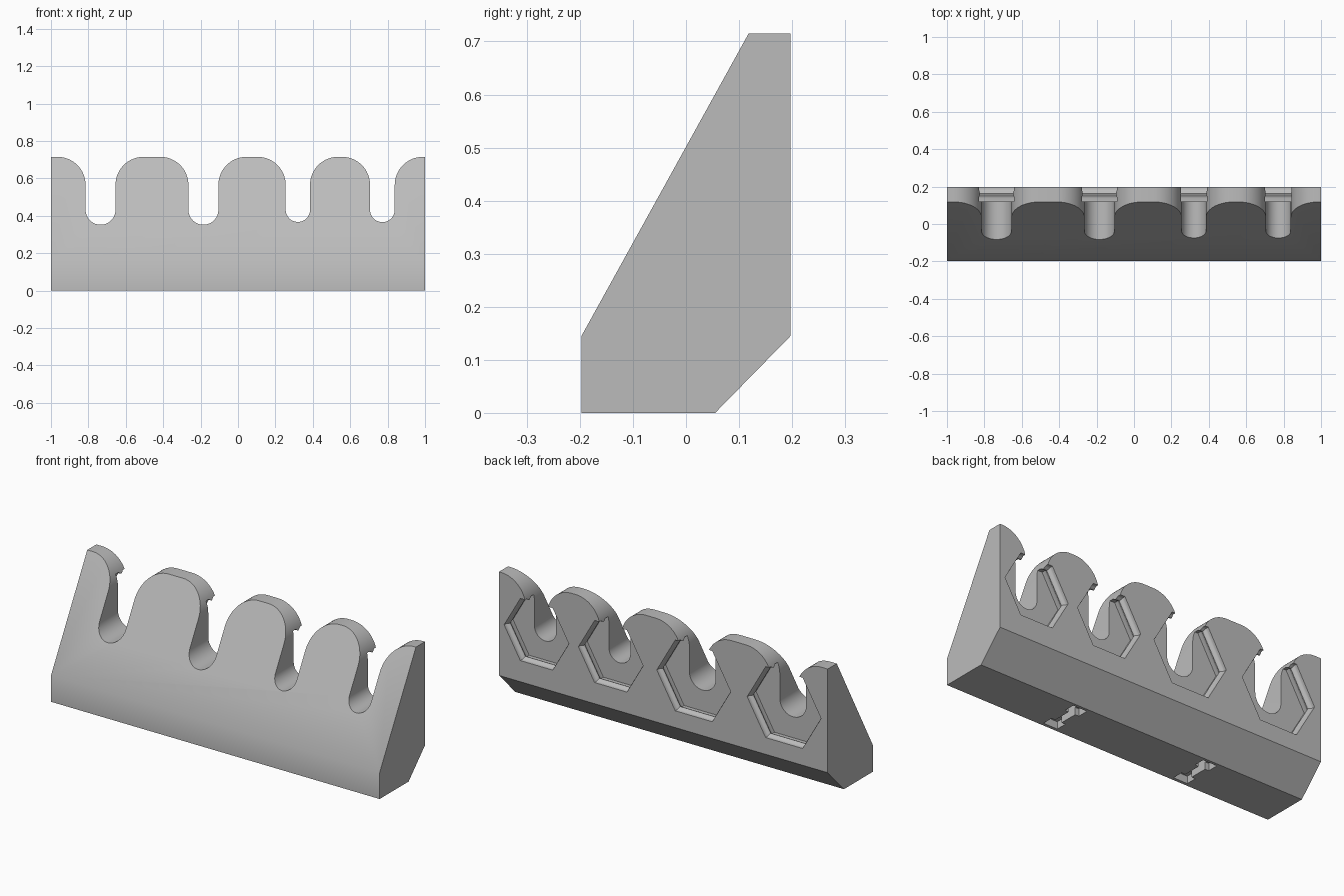
import bpy, bmesh
from math import sin, cos, pi

cube = bpy.data.objects.get("Cube")
if cube:
    bpy.data.objects.remove(cube, do_unlink=True)

grey = bpy.data.materials.new("plain grey")
grey.use_nodes = True
grey.diffuse_color = (0.5, 0.5, 0.5, 1)
grey.node_tree.nodes["Principled BSDF"].inputs["Base Color"].default_value = (0.5, 0.5, 0.5, 1)


def loft(name, rings):
    """Closed solid through a list of matching rings of points."""
    bm = bmesh.new()
    loops = [[bm.verts.new(p) for p in ring] for ring in rings]
    n = len(loops[0])
    for a, b in zip(loops, loops[1:]):
        for i in range(n):
            j = (i + 1) % n
            bm.faces.new((a[i], a[j], b[j], b[i]))
    bm.faces.new(loops[0])
    bm.faces.new(loops[-1])
    bmesh.ops.recalc_face_normals(bm, faces=bm.faces)
    mesh = bpy.data.meshes.new(name)
    bm.to_mesh(mesh)
    bm.free()
    mesh.materials.append(grey)
    obj = bpy.data.objects.new(name, mesh)
    bpy.context.collection.objects.link(obj)
    return obj


def box(name, x, y, z):
    corners = [(x[0], y[0]), (x[1], y[0]), (x[1], y[1]), (x[0], y[1])]
    return loft(name, [[(px, py, h) for px, py in corners] for h in z])


# Rack body: side profile swept along x
profile = [(-0.197, 0), (0.055, 0), (0.197, 0.145), (0.197, 0.715), (0.118, 0.715), (-0.197, 0.145)]
rack = loft("rack_body", [[(x, y, z) for y, z in profile] for x in (-1, 1)])


def cut(cutter):
    cutter.hide_render = True
    mod = rack.modifiers.new("cut", "BOOLEAN")
    mod.operation = "DIFFERENCE"
    mod.solver = "EXACT"
    mod.object = cutter
    bpy.context.view_layer.objects.active = rack
    bpy.ops.object.modifier_apply(modifier=mod.name)
    bpy.data.objects.remove(cutter, do_unlink=True)


# Slots with round bottoms and mouths flaring into the rounded teeth
MID_Z, TOP, ROUND, STEPS = 0.432, 0.715, 0.15, 16


def slot_outline(half):
    right = [(half * sin(pi / 2 * i / STEPS), MID_Z - half * cos(pi / 2 * i / STEPS))
             for i in range(STEPS + 1)]
    right += [(half + ROUND * (1 - cos(pi / 2 * i / STEPS)), TOP - ROUND + ROUND * sin(pi / 2 * i / STEPS))
              for i in range(STEPS + 1)]
    right.append((half + ROUND, TOP + 0.1))
    return right + [(-x, z) for x, z in reversed(right[1:])]


# Hexagonal back pocket: (y, inset) with a soft retaining ridge round the wall
wall = [(0.12, 0), (0.14, 0)]
wall += [(0.14 + 0.045 * i / 8, 0.007 * (1 - cos(2 * pi * i / 8))) for i in range(1, 9)]
wall += [(0.25, 0)]

for centre, half, hex_r in ((-0.735, 0.08, 0.225), (-0.185, 0.08, 0.225),
                            (0.32, 0.065, 0.197), (0.772, 0.066, 0.197)):
    outline = slot_outline(half)
    cut(loft("slot_cutter", [[(centre + x, y, z) for x, z in outline] for y in (-0.4, 0.4)]))
    cut(loft("pocket_cutter", [[(centre + (hex_r - inset) * cos(k * pi / 3), y,
                                 MID_Z + (hex_r - inset) * sin(k * pi / 3)) for k in range(6)]
                               for y, inset in wall]))

# Two mounting slots underneath, wide at the ends and narrow in the middle
for x in (0.37, -0.44):
    cut(box("mount_neck", (x - 0.02, x + 0.02), (-0.14, 0.0), (-0.05, 0.07)))
    for y in (-0.15, 0.01):
        cut(box("mount_end", (x - 0.043, x + 0.043), (y - 0.03, y + 0.03), (-0.05, 0.04)))

bpy.ops.object.select_all(action="DESELECT")
rack.select_set(True)
bpy.context.view_layer.objects.active = rack
bpy.ops.object.shade_smooth_by_angle(angle=0.6)
